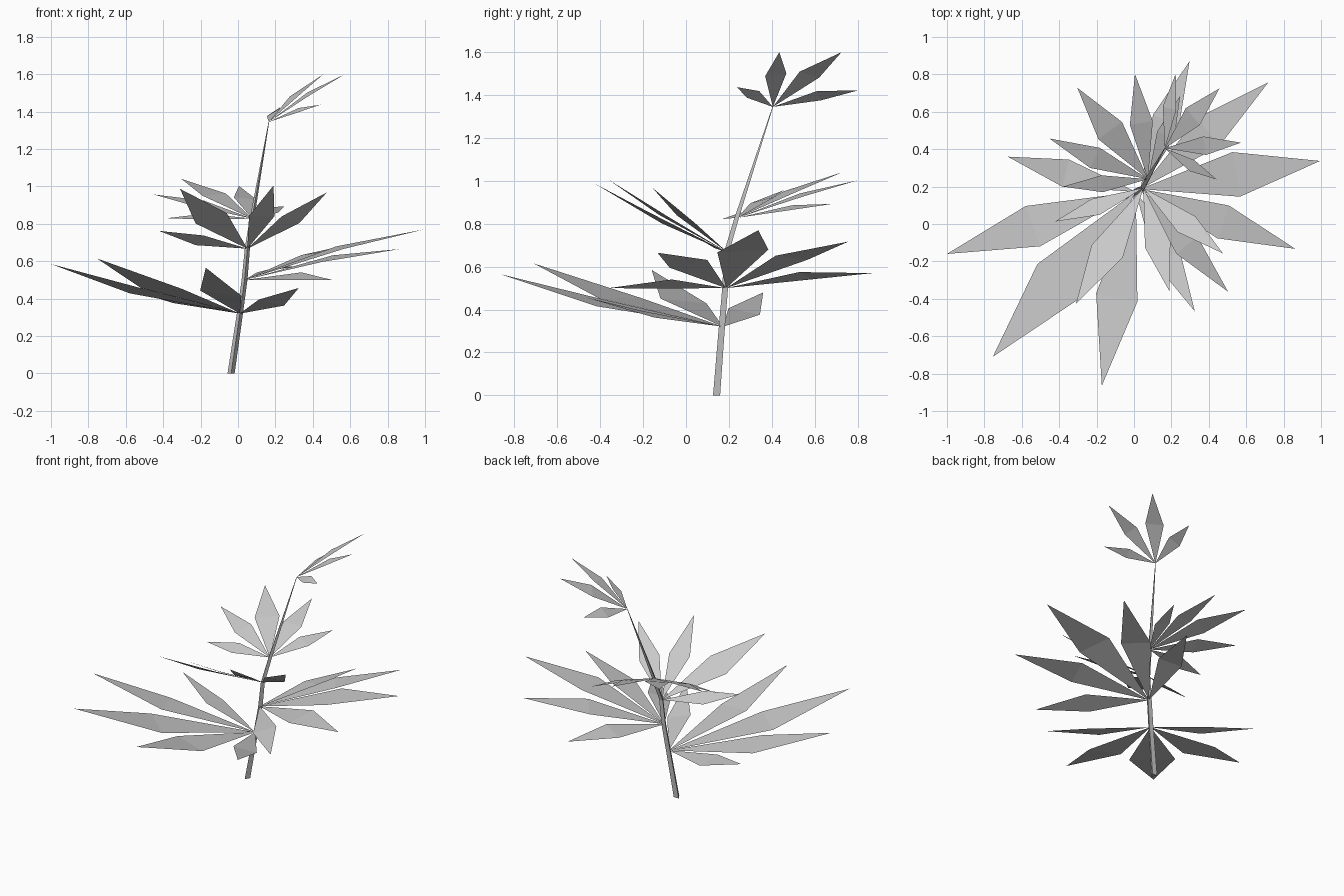
import bpy
import bmesh
from math import cos, sin, pi
from mathutils import Vector

if "Cube" in bpy.data.objects:
    bpy.data.objects.remove(bpy.data.objects["Cube"])


def make_material(name, rgb):
    mat = bpy.data.materials.new(name)
    mat.use_nodes = True
    color = (*rgb, 1)
    mat.diffuse_color = color
    mat.node_tree.nodes["Principled BSDF"].inputs["Base Color"].default_value = color
    return mat


plant_grey = make_material("plant grey", (0.58, 0.58, 0.58))


def finish(bm, name):
    mesh = bpy.data.meshes.new(name)
    bm.to_mesh(mesh)
    bm.free()
    mesh.materials.append(plant_grey)
    obj = bpy.data.objects.new(name, mesh)
    bpy.context.collection.objects.link(obj)
    return obj


# Stem: a tapering three-sided tube along a bent path, with a radius per point
STEM = [((-0.037, 0.148, 0), 0.022), ((0.01, 0.172, 0.32), 0.019),
        ((0.035, 0.187, 0.5), 0.018), ((0.05, 0.193, 0.667), 0.016),
        ((0.075, 0.24, 0.828), 0.014), ((0.165, 0.405, 1.345), 0.002)]


def build_stem():
    bm = bmesh.new()
    sides = 3
    rings = [[bm.verts.new(Vector(p) + Vector((cos(a), sin(a), 0)) * r)
              for a in (2 * pi * k / sides - pi / 2 for k in range(sides))]
             for p, r in STEM]
    for low, high in zip(rings, rings[1:]):
        for k in range(sides):
            j = (k + 1) % sides
            bm.faces.new((low[k], low[j], high[j], high[k]))
    bm.faces.new(rings[0][::-1])
    bm.faces.new(rings[-1])
    finish(bm, "stem")


# Compound leaf: kite leaflets fanning from one stem joint, each folded
# across its widest line; a positive arch lifts the fold, a negative one sinks it
def build_leaf(name, joint, arch, tips):
    bm = bmesh.new()
    base = Vector(STEM[joint][0])
    arms = [Vector(t) - base for t in tips]
    normal = sum((a.cross(b) for a, b in zip(arms, arms[1:])), Vector())
    if normal.z < 0:
        normal.negate()
    normal.normalize()
    longest = max(a.length for a in arms)
    for arm in arms:
        size = arm.length
        side = normal.cross(arm).normalized()
        lift = arm.cross(side).normalized()
        half = size * (0.12 if size == longest else 0.105)
        middle = base + arm * 0.54 + lift * arch * size
        root, left, right, tip = [bm.verts.new(p) for p in (
            base, middle + side * half, middle - side * half, base + arm)]
        bm.faces.new((root, right, left))
        bm.faces.new((left, right, tip))
    finish(bm, name)


build_stem()
build_leaf("lowest_leaf", 1, -0.022, [
    (-0.675, 0.36, 0.48), (-1.0, -0.16, 0.585), (-0.755, -0.71, 0.615),
    (-0.172, -0.865, 0.565), (0.325, -0.467, 0.457)])
build_leaf("lower_leaf", 2, 0.028, [
    (0.503, -0.362, 0.5), (0.863, -0.133, 0.665), (0.995, 0.337, 0.77),
    (0.718, 0.757, 0.717), (0.297, 0.87, 0.57)])
build_leaf("middle_leaf", 3, -0.015, [
    (-0.422, 0.013, 0.762), (-0.31, -0.425, 0.987),
    (0.19, -0.36, 1.005), (0.475, -0.157, 0.968)])
build_leaf("upper_leaf", 4, 0.022, [
    (0.247, 0.685, 0.893), (0.005, 0.802, 1.003), (-0.303, 0.728, 1.04),
    (-0.452, 0.457, 0.957), (-0.38, 0.2, 0.83)])
build_leaf("top_leaf", 5, 0.03, [
    (0.442, 0.238, 1.437), (0.572, 0.435, 1.6),
    (0.457, 0.725, 1.6), (0.223, 0.803, 1.422)])
